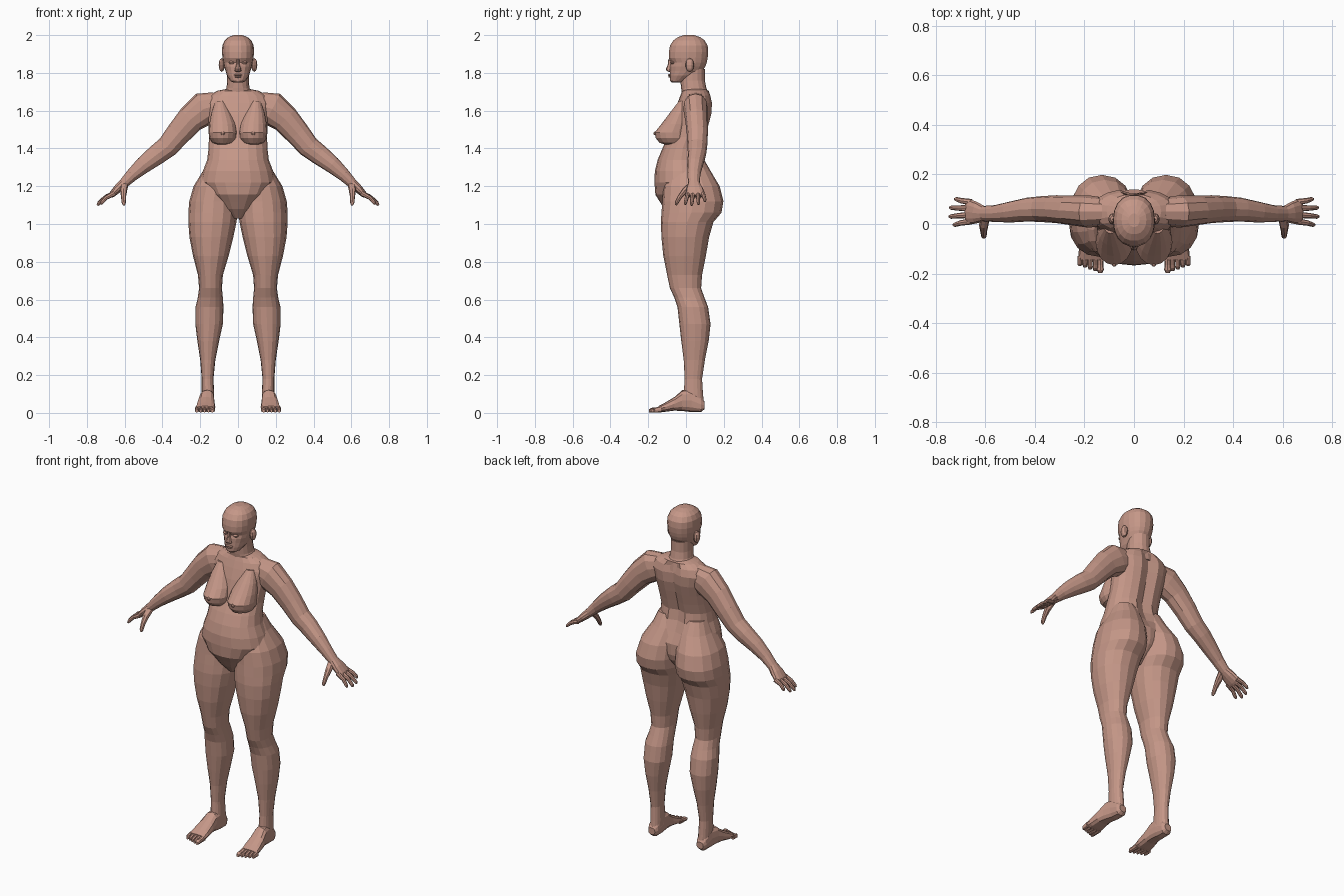
import bpy, bmesh, math
from mathutils import Vector

skin = bpy.data.materials.new("skin")
skin.diffuse_color = (0.56, 0.31, 0.245, 1)


def finish(name, bm, mirror):
    bmesh.ops.recalc_face_normals(bm, faces=bm.faces)
    me = bpy.data.meshes.new(name)
    bm.to_mesh(me)
    bm.free()
    me.materials.append(skin)
    ob = bpy.data.objects.new(name, me)
    bpy.context.collection.objects.link(ob)
    if mirror:
        ob.modifiers.new("mirror", 'MIRROR').use_mirror_merge = False
    return ob


def loft(name, rings, mirror=False):
    """Skin a list of point rings and cap both ends."""
    bm = bmesh.new()
    vs = [[bm.verts.new(p) for p in r] for r in rings]
    n = len(vs[0])
    for a, b in zip(vs, vs[1:]):
        for i in range(n):
            j = (i + 1) % n
            bm.faces.new((a[i], a[j], b[j], b[i]))
    bm.faces.new(vs[0])
    bm.faces.new(vs[-1])
    return finish(name, bm, mirror)


def oval(a0, a1, b0, b1, n, p=2.2):
    """Superellipse points filling a box, counted from the +a side."""
    pts = []
    for i in range(n):
        t = 2 * math.pi * i / n
        c, s = math.cos(t), math.sin(t)
        u = math.copysign(abs(c) ** (2 / p), c)
        v = math.copysign(abs(s) ** (2 / p), s)
        pts.append(((a0 + a1) / 2 + u * (a1 - a0) / 2, (b0 + b1) / 2 + v * (b1 - b0) / 2))
    return pts


def upright(sections, n, p=2.2):
    return [[(x, y, z) for x, y in oval(x0, x1, y0, y1, n, p)]
            for z, x0, x1, y0, y1 in sections]


def tube(name, path, n):
    """Limb along a path of (x, y, z, radius, radius in y)."""
    pts = [Vector(p[:3]) for p in path]
    rings = []
    for i, p in enumerate(path):
        t = (pts[min(i + 1, len(pts) - 1)] - pts[max(i - 1, 0)]).normalized()
        side = t.cross(Vector((0, 1, 0))).normalized()
        up = side.cross(t)
        rings.append([pts[i] + side * u + up * v
                      for u, v in oval(-p[3], p[3], -p[4], p[4], n)])
    return loft(name, rings, True)


def ball(name, loc, size, mirror=True, u=10, v=6):
    bm = bmesh.new()
    bmesh.ops.create_uvsphere(bm, u_segments=u, v_segments=v, radius=1)
    for w in bm.verts:
        w.co = Vector(loc) + w.co * Vector(size)
    return finish(name, bm, mirror)


# torso, with the spine groove pressed into the back centre line
torso = [(1.03, .03, -.07, .05), (1.08, .09, -.115, .10), (1.12, .125, -.14, .13),
         (1.155, .16, -.162, .14), (1.22, .2, -.167, .14), (1.28, .186, -.165, .125),
         (1.34, .163, -.15, .10), (1.40, .156, -.125, .09), (1.46, .154, -.095, .105),
         (1.52, .157, -.08, .122), (1.58, .165, -.065, .138), (1.64, .175, -.045, .142),
         (1.68, .155, -.03, .132), (1.705, .11, -.02, .12), (1.715, .06, 0, .1)]
rings = upright([(z, -w, w, a, b) for z, w, a, b in torso], 20)
for r in rings[5:-2]:
    x, y, z = r[5]
    r[5] = (x, y - .022, z)
loft("torso", rings)

# hips, buttocks and legs
loft("leg", upright([
    (1.36, .03, .15, -.05, .085), (1.29, .005, .18, -.09, .125), (1.20, 0, .235, -.12, .178),
    (1.12, 0, .258, -.125, .198), (1.06, .002, .263, -.13, .188), (1.01, .008, .263, -.133, .145),
    (.93, .025, .257, -.13, .122), (.83, .05, .238, -.12, .105), (.73, .08, .212, -.10, .085),
    (.66, .085, .206, -.085, .08), (.61, .08, .213, -.062, .098), (.56, .077, .225, -.045, .117),
    (.47, .08, .226, -.035, .13), (.38, .1, .215, -.025, .12), (.28, .12, .2, -.012, .1),
    (.18, .13, .192, -.007, .085), (.1, .126, .192, -.012, .09), (.05, .126, .19, -.01, .095)],
    16), True)

# feet and toes
foot = [(.098, .138, .182, .02, .06), (.08, .128, .192, .004, .085), (.03, .125, .196, .004, .125),
        (-.02, .125, .205, .01, .12), (-.06, .123, .215, .012, .085), (-.11, .12, .223, .006, .055),
        (-.145, .122, .226, .004, .036)]
loft("foot", [[(x, y, z) for x, z in oval(x0, x1, z0, z1, 12, 2.6)]
              for y, x0, x1, z0, z1 in foot], True)
for i in range(5):
    x, r = .136 + .0205 * i, (.0145 if i == 0 else .0105)
    tip = -.197 + .007 * i
    loft("toe", [[(a, y, b) for a, b in oval(x - k, x + k, .002, .002 + h, 8)]
                 for y, k, h in ((-.13, r, .034), (-.165, r * .9, .026),
                                 (tip + .012, r, .025), (tip, r * .6, .016))], True)

# breasts
loft("breast", upright([
    (1.65, .07, .12, -.038, .02), (1.585, .035, .142, -.088, .02), (1.53, .012, .152, -.13, .02),
    (1.485, .005, .155, -.166, .02), (1.455, .008, .152, -.16, .02),
    (1.43, .025, .136, -.14, .01), (1.42, .05, .11, -.11, 0)], 16, 2.0), True)
ball("nipple", (.08, -.163, 1.48), (.01, .009, .01), u=8)

# arms down to the palms
tube("arm", [
    (.11, .05, 1.63, .07, .055), (.18, .05, 1.61, .09, .065), (.25, .055, 1.555, .075, .06),
    (.315, .06, 1.48, .066, .056), (.375, .06, 1.408, .058, .052), (.43, .058, 1.367, .054, .048),
    (.50, .048, 1.313, .045, .042), (.56, .042, 1.26, .034, .034), (.605, .042, 1.215, .026, .031),
    (.635, .045, 1.188, .023, .044), (.665, .05, 1.158, .017, .05), (.675, .05, 1.147, .011, .047)],
    12)

# fingers and thumb
for y0, y1, x, z in ((.011, -.003, .728, 1.103), (.037, .03, .744, 1.098),
                     (.063, .066, .742, 1.103), (.088, .1, .722, 1.118)):
    mx, my, mz = (.655 + x) / 2 + .008, (y0 + y1) / 2, (1.162 + z) / 2 + .006
    tube("finger", [(.655, y0, 1.162, .014, .013), (mx, my, mz, .011, .011),
                    (x - .006, y1, z + .009, .009, .009), (x, y1, z, .005, .005)], 8)
tube("thumb", [(.60, .03, 1.21, .02, .016), (.606, -.005, 1.178, .019, .016),
               (.606, -.034, 1.142, .013, .012), (.605, -.05, 1.112, .011, .01),
               (.604, -.054, 1.1, .006, .005)], 8)

# neck
loft("neck", upright([
    (1.65, -.1, .1, -.02, .125), (1.695, -.075, .075, -.022, .118), (1.72, -.061, .061, -.026, .108),
    (1.76, -.057, .057, -.03, .1), (1.82, -.058, .058, -.03, .1)], 16))

# head
head = [(1.748, .022, -.076, -.03), (1.758, .04, -.084, 0), (1.785, .058, -.086, .05),
        (1.81, .066, -.086, .088), (1.835, .074, -.086, .104), (1.855, .078, -.08, .111),
        (1.878, .082, -.092, .116), (1.91, .085, -.092, .119), (1.945, .083, -.086, .116),
        (1.972, .071, -.068, .1), (1.99, .05, -.042, .075), (2.0, .022, -.012, .042)]
loft("head", upright([(z, -w, w, a, b) for z, w, a, b in head], 18))

# face: nose, lips, eyelids and ears
loft("nose", upright([
    (1.872, -.008, .008, -.094, -.07), (1.845, -.009, .009, -.096, -.07),
    (1.82, -.016, .016, -.107, -.07), (1.811, -.019, .019, -.102, -.07),
    (1.806, -.012, .012, -.092, -.07)], 8))
ball("upper_lip", (0, -.084, 1.789), (.024, .011, .006), False)
ball("lower_lip", (0, -.083, 1.78), (.02, .011, .006), False)
ball("eyelid", (.033, -.07, 1.854), (.017, .012, .009))
ball("ear", (.086, .02, 1.842), (.017, .023, .036))
